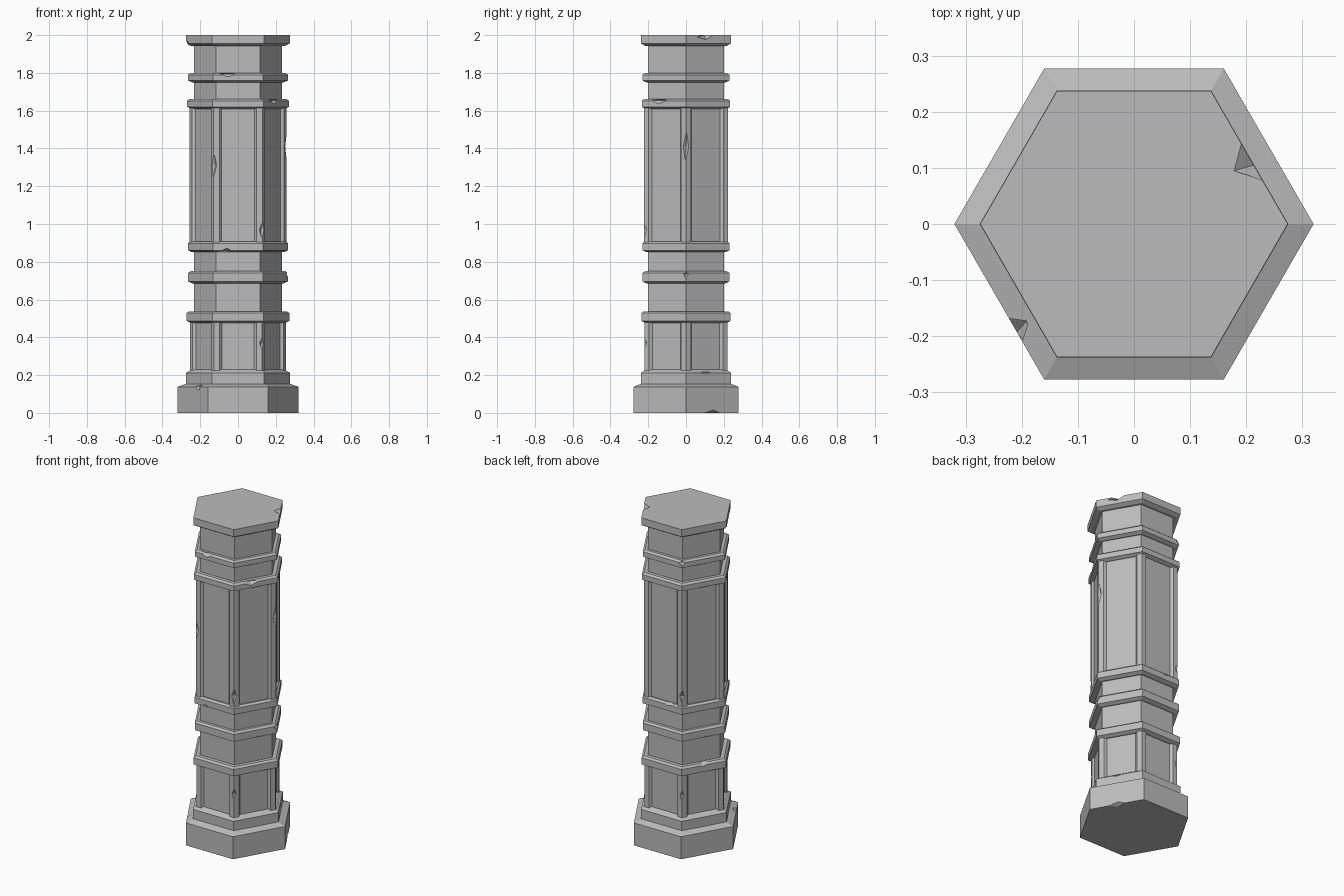
import bpy, bmesh
from math import cos, sin, radians, pi
from mathutils import Vector, Matrix

cube = bpy.data.objects.get("Cube")
if cube:
    bpy.data.objects.remove(cube, do_unlink=True)

stone = bpy.data.materials.new("grey stone")
stone.use_nodes = True
GREY = (0.5, 0.5, 0.5, 1)
stone.diffuse_color = GREY
stone.node_tree.nodes["Principled BSDF"].inputs["Base Color"].default_value = GREY


def finish(bm, name):
    bmesh.ops.recalc_face_normals(bm, faces=bm.faces)
    mesh = bpy.data.meshes.new(name)
    bm.to_mesh(mesh)
    bm.free()
    mesh.materials.append(stone)
    obj = bpy.data.objects.new(name, mesh)
    bpy.context.collection.objects.link(obj)
    return obj


def loft(name, sections):
    """Closed solid through a list of equal-length point loops."""
    bm = bmesh.new()
    loops = [[bm.verts.new(p) for p in s] for s in sections]
    n = len(loops[0])
    for a, b in zip(loops, loops[1:]):
        for i in range(n):
            j = (i + 1) % n
            bm.faces.new((a[i], a[j], b[j], b[i]))
    bm.faces.new(loops[0][::-1])
    bm.faces.new(loops[-1])
    return finish(bm, name)


def corner(k, r, z=0.0):
    return Vector((r * cos(k * pi / 3), r * sin(k * pi / 3), z))


def hex_part(name, profile):
    return loft(name, [[corner(k, r, z) for k in range(6)] for z, r in profile])


def ring(name, z0, z1, r):
    return hex_part(name, [(z0, r - 0.022), (z0 + 0.01, r),
                           (z1 - 0.01, r), (z1, r - 0.014)])


def panelled_shaft(name, z0, z1, r, post=0.03, slope=0.012, depth=0.014):
    """Six corner posts with recessed panels between them."""
    outline = []
    for k in range(6):
        a, b = corner(k, r), corner(k + 1, r)
        along = (b - a).normalized()
        inward = -(a + b).normalized() * depth
        step = along * (post + slope)
        outline += [a, a + along * post, a + step + inward,
                    b - step + inward, b - along * post]
    lift = Vector((0, 0, 1))
    return loft(name, [[p + lift * z for p in outline] for z in (z0, z1)])


def chip(obj, angle, radius, z, wide, tall, deep, lean=0):
    """Cut a faceted notch into a part with a stretched octahedron."""
    bm = bmesh.new()
    bmesh.ops.create_icosphere(bm, subdivisions=1, radius=1)
    bm.clear()
    axes = [Vector(v) for v in ((1, 0, 0), (0, 1, 0), (-1, 0, 0), (0, -1, 0))]
    rim = [bm.verts.new(v) for v in axes]
    top, low = bm.verts.new((0.1, 0.2, 1)), bm.verts.new((0, -0.2, -1))
    for i in range(4):
        j = (i + 1) % 4
        bm.faces.new((rim[i], rim[j], top))
        bm.faces.new((rim[j], rim[i], low))
    a = radians(angle)
    place = (Matrix.Translation((radius * cos(a), radius * sin(a), z))
             @ Matrix.Rotation(a, 4, 'Z') @ Matrix.Rotation(radians(lean), 4, 'X')
             @ Matrix.Diagonal((deep, wide, tall, 1)))
    bm.transform(place)
    cutter = finish(bm, "chip_cutter")
    cutter.hide_render = True
    mod = obj.modifiers.new("chip", 'BOOLEAN')
    mod.operation, mod.solver, mod.object = 'DIFFERENCE', 'EXACT', cutter
    bpy.context.view_layer.update()
    graph = bpy.context.evaluated_depsgraph_get()
    cut = bpy.data.meshes.new_from_object(obj.evaluated_get(graph))
    obj.modifiers.clear()
    obj.data = cut
    bpy.data.objects.remove(cutter, do_unlink=True)


# Foot
base = hex_part("base", [(0, 0.32), (0.138, 0.32), (0.156, 0.27)])
plinth = hex_part("plinth", [(0.14, 0.275), (0.212, 0.275), (0.23, 0.245)])

# Panelled shafts
lower_shaft = panelled_shaft("lower_shaft", 0.22, 0.482, 0.255)
main_shaft = panelled_shaft("main_shaft", 0.9, 1.618, 0.258)

# Plain necks between the rings
for name, z0, z1 in (("lower_neck", 0.52, 0.7), ("middle_neck", 0.73, 0.87),
                     ("upper_neck", 1.64, 1.77), ("top_neck", 1.78, 1.96)):
    hex_part(name, [(z0, 0.232), (z1, 0.232)])

# Chamfered rings and cap
ring_1 = ring("lower_shaft_ring", 0.477, 0.538, 0.272)
ring_2 = ring("neck_ring", 0.686, 0.75, 0.265)
ring_3 = ring("main_shaft_bottom_ring", 0.851, 0.908, 0.266)
ring_4 = ring("main_shaft_top_ring", 1.61, 1.662, 0.27)
ring_5 = ring("upper_ring", 1.75, 1.8, 0.265)
cap = hex_part("cap", [(1.943, 0.25), (1.956, 0.274), (2, 0.274)])

# Worn chips: part, angle, radius, height, width, tallness, depth, lean
chip(base, 222, 0.285, 0.145, 0.035, 0.03, 0.03, 20)
chip(base, 30, 0.285, 0, 0.06, 0.022, 0.035)
chip(cap, 28, 0.242, 2.0, 0.065, 0.025, 0.04, 10)
chip(cap, 182, 0.28, 1.96, 0.04, 0.03, 0.02)
chip(plinth, 27, 0.245, 0.215, 0.055, 0.014, 0.02)
chip(lower_shaft, 300, 0.262, 0.37, 0.03, 0.05, 0.022)
chip(lower_shaft, 120, 0.262, 0.36, 0.03, 0.06, 0.02)
chip(main_shaft, 0, 0.264, 1.41, 0.035, 0.12, 0.024)
chip(main_shaft, 240, 0.264, 1.31, 0.035, 0.1, 0.024)
chip(main_shaft, 300, 0.264, 0.97, 0.035, 0.07, 0.022)
chip(main_shaft, 120, 0.264, 0.97, 0.035, 0.06, 0.022)
chip(ring_1, 340, 0.25, 0.48, 0.045, 0.014, 0.02)
chip(ring_1, 150, 0.236, 0.538, 0.06, 0.016, 0.025)
chip(ring_2, 0, 0.272, 0.735, 0.035, 0.03, 0.024)
chip(ring_3, 253, 0.234, 0.856, 0.05, 0.016, 0.02)
chip(ring_3, 100, 0.234, 0.905, 0.05, 0.014, 0.02)
chip(ring_4, 325, 0.237, 1.655, 0.055, 0.02, 0.024)
chip(ring_5, 258, 0.234, 1.795, 0.06, 0.018, 0.024)
chip(ring_5, 120, 0.27, 1.79, 0.05, 0.025, 0.024)
